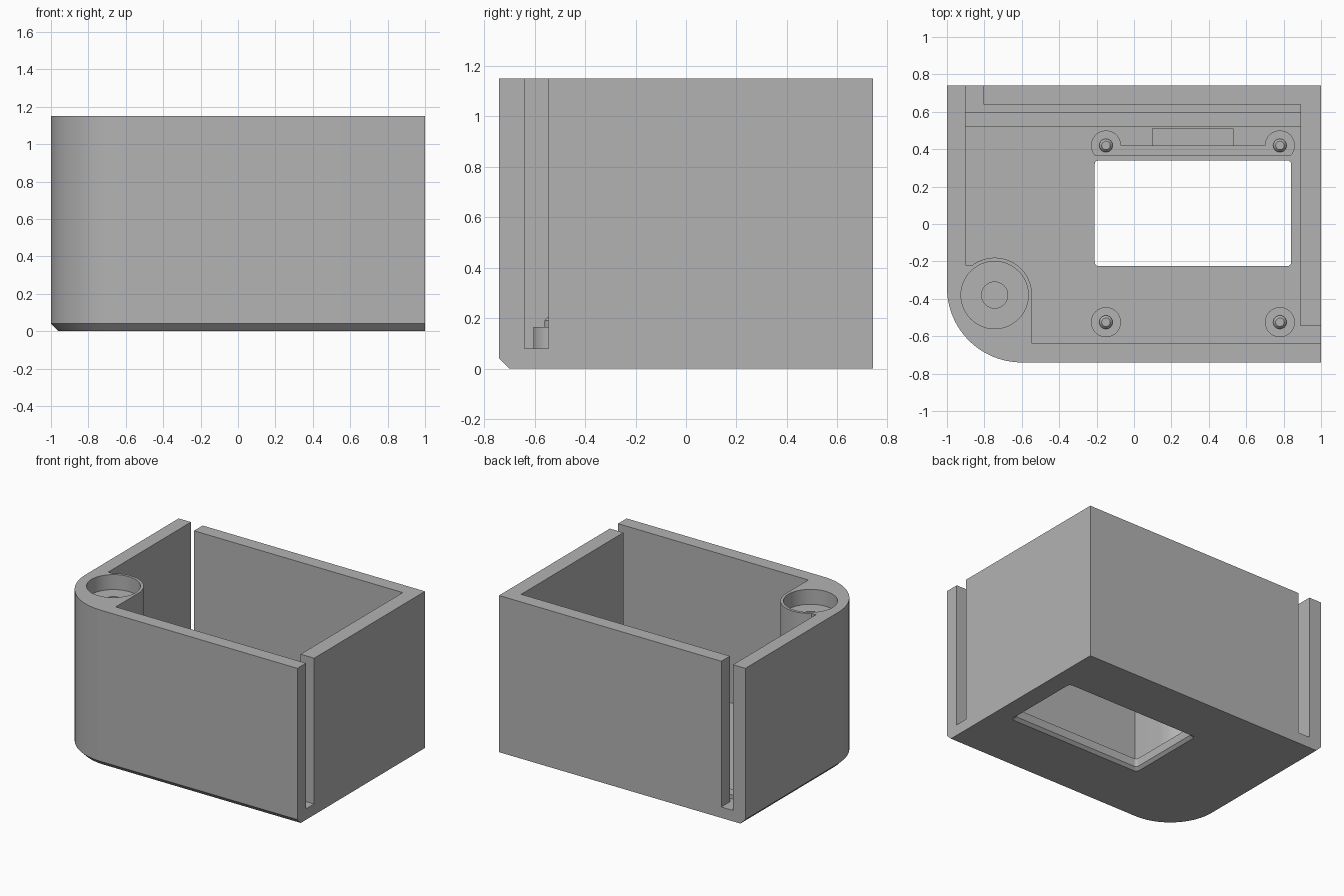
import bpy
import bmesh
from math import cos, sin, radians

if "Cube" in bpy.data.objects:
    bpy.data.objects.remove(bpy.data.objects["Cube"], do_unlink=True)

HEIGHT, FLOOR, BOSS_TOP = 1.15, 0.08, 0.165

grey = bpy.data.materials.new("plain grey")
grey.use_nodes = True
colour = (0.45, 0.45, 0.45, 1)
grey.diffuse_color = colour
grey.node_tree.nodes["Principled BSDF"].inputs["Base Color"].default_value = colour


def arc(x, y, r, start=0, end=360, steps=48):
    """Points on an arc; a full circle leaves out the repeated end point."""
    count = steps if end - start == 360 else steps + 1
    angles = [radians(start + (end - start) * i / steps) for i in range(count)]
    return [(x + r * cos(a), y + r * sin(a)) for a in angles]


def rect(x0, x1, y0, y1):
    return [(x0, y0), (x1, y0), (x1, y1), (x0, y1)]


def round_rect(x0, x1, y0, y1, r):
    return (arc(x0 + r, y0 + r, r, 180, 270, 6) + arc(x1 - r, y0 + r, r, 270, 360, 6)
            + arc(x1 - r, y1 - r, r, 0, 90, 6) + arc(x0 + r, y1 - r, r, 90, 180, 6))


def loft(name, *layers):
    """Solid through stacked (profile, z) layers with equal point counts."""
    bm = bmesh.new()
    rings = [[bm.verts.new((x, y, z)) for x, y in pts] for pts, z in layers]
    for low, high in zip(rings, rings[1:]):
        for i in range(len(low)):
            j = (i + 1) % len(low)
            bm.faces.new((low[i], low[j], high[j], high[i]))
    bm.faces.new(rings[0])
    bm.faces.new(rings[-1])
    bmesh.ops.recalc_face_normals(bm, faces=bm.faces)
    mesh = bpy.data.meshes.new(name)
    bm.to_mesh(mesh)
    bm.free()
    obj = bpy.data.objects.new(name, mesh)
    bpy.context.collection.objects.link(obj)
    mesh.materials.append(grey)
    return obj


def activate(obj):
    bpy.ops.object.select_all(action='DESELECT')
    obj.select_set(True)
    bpy.context.view_layer.objects.active = obj


def cut(target, cutter):
    cutter.hide_render = True
    mod = target.modifiers.new("cut", 'BOOLEAN')
    mod.operation = 'DIFFERENCE'
    mod.solver = 'EXACT'
    mod.object = cutter
    activate(target)
    bpy.ops.object.modifier_apply(modifier=mod.name)
    bpy.data.objects.remove(cutter, do_unlink=True)


# Outer body: one rounded corner, chamfered along the front and right-hand bottom
def outline(inset):
    return (arc(-0.6, -0.34, 0.4 - inset, 180, 270, 32)
            + [(1, -0.74 + inset), (1, 0.74), (-1 + inset, 0.74)])


body = loft("case_body", (outline(0.04), 0), (outline(0), 0.04), (outline(0), HEIGHT))

# Cavity leaving a round post in the corner
post = (-0.745, -0.38)
cavity = ([(0.89, -0.64), (0.89, 0.64), (-0.9, 0.64), (-0.9, -0.22)]
          + arc(*post, 0.2, 127, 0, 36) + [(-0.545, -0.64)])
cut(body, loft("cavity", (cavity, FLOOR), (cavity, 1.3)))

# Slots through the right and back walls
for slot in (rect(0.8, 1.1, -0.64, -0.545), rect(-0.9, -0.805, 0.55, 0.85)):
    cut(body, loft("wall_slot", (slot, FLOOR), (slot, 1.3)))

# Stepped hole in the post
for radius, depth in ((0.18, HEIGHT - 0.11), (0.07, 0.2)):
    hole = arc(*post, radius)
    cut(body, loft("post_hole", (hole, depth), (hole, 1.3)))

# Window through the floor, flared on the underside
narrow = round_rect(-0.21, 0.84, -0.225, 0.34, 0.02)
wide = round_rect(-0.24, 0.87, -0.255, 0.37, 0.03)
cut(body, loft("window", (wide, -0.01), (narrow, 0.02), (narrow, 0.12)))

# Shallow pocket beside the window
pocket = rect(0.1, 0.53, 0.42, 0.51)
cut(body, loft("pocket", (pocket, 0.04), (pocket, 0.12)))

# Low rail along the back
rail = rect(-0.9, 0.89, 0.52, 0.595)
parts = [body, loft("back_rail", (rail, FLOOR - 0.01), (rail, FLOOR + 0.03))]

# Mounting bosses: a bridged pair behind the window, two single ones in front
bridge = arc(0.78, 0.42, 0.08, -43, 180, 30) + arc(-0.15, 0.42, 0.08, 0, 223, 30)
parts.append(loft("bridged_bosses", (bridge, FLOOR - 0.01), (bridge, BOSS_TOP)))
for side, x in (("left", 0.78), ("right", -0.15)):
    boss = arc(x, -0.525, 0.08)
    parts.append(loft(f"front_{side}_boss", (boss, FLOOR - 0.01), (boss, BOSS_TOP)))
    # Locating pins with tapered tips
    for place, y in (("front", -0.525), ("back", 0.42)):
        thick, tip = arc(x, y, 0.036, steps=24), arc(x, y, 0.023, steps=24)
        parts.append(loft(f"{place}_{side}_pin", (thick, BOSS_TOP - 0.01),
                          (thick, 0.19), (tip, 0.205)))

for part in parts:
    activate(part)
    bpy.ops.object.shade_smooth_by_angle(angle=radians(30))
